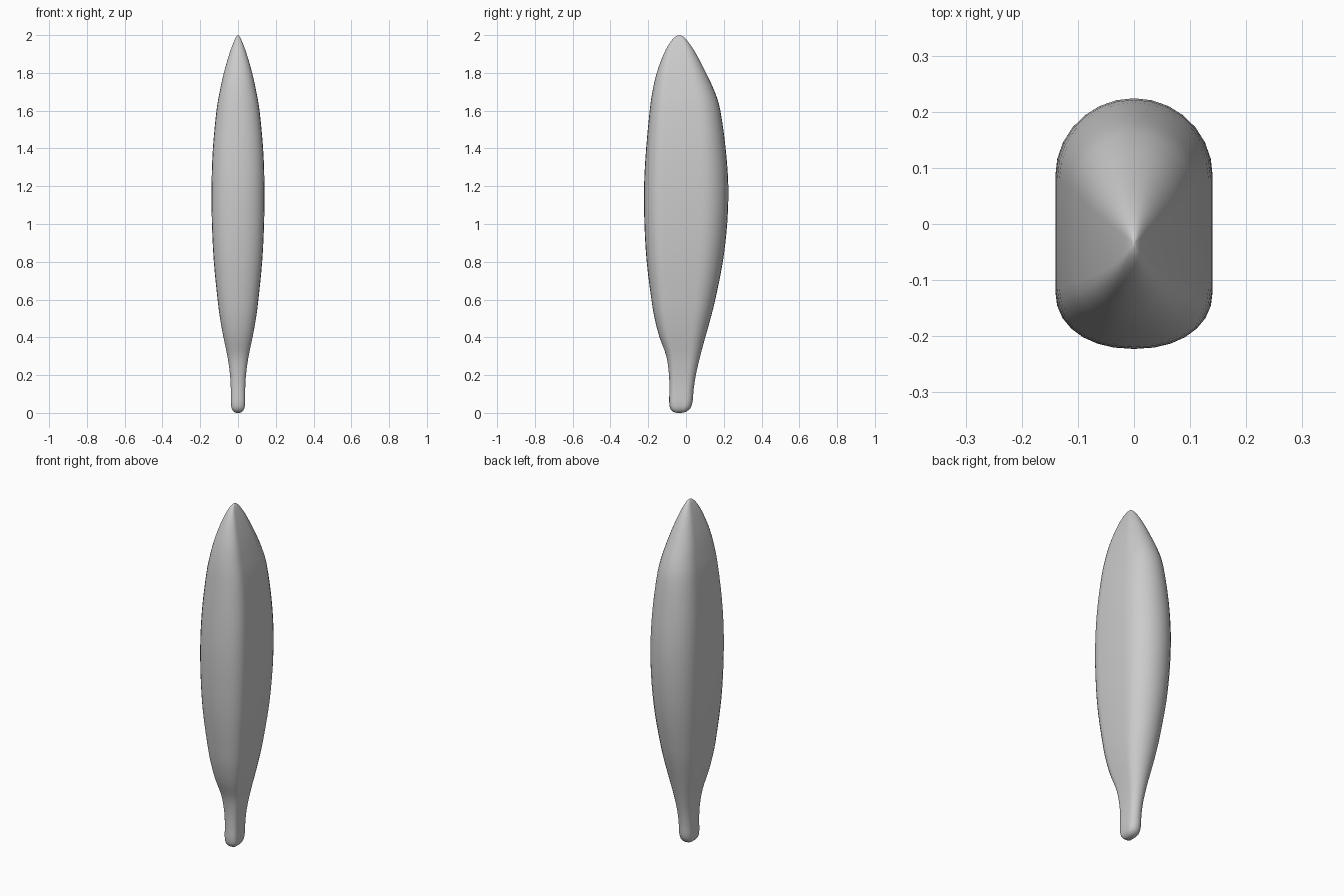
import bpy, bmesh, math

if "Cube" in bpy.data.objects:
    bpy.data.objects.remove(bpy.data.objects["Cube"])

# Stations along the body: height, half width, front y, back y
STATIONS = [
    (0.0, 0.008, -0.046, -0.026), (0.006, 0.022, -0.068, 0.0),
    (0.025, 0.034, -0.084, 0.023), (0.06, 0.038, -0.089, 0.035),
    (0.12, 0.038, -0.088, 0.04), (0.2, 0.042, -0.09, 0.052),
    (0.3, 0.056, -0.104, 0.075), (0.4, 0.077, -0.14, 0.102),
    (0.5, 0.095, -0.166, 0.13), (0.6, 0.108, -0.183, 0.155),
    (0.8, 0.128, -0.208, 0.195), (1.0, 0.138, -0.22, 0.218),
    (1.2, 0.14, -0.222, 0.224), (1.4, 0.133, -0.211, 0.21),
    (1.6, 0.114, -0.192, 0.182), (1.7, 0.097, -0.178, 0.152),
    (1.8, 0.075, -0.155, 0.106), (1.9, 0.046, -0.118, 0.054),
    (1.96, 0.024, -0.085, 0.015), (1.99, 0.01, -0.058, -0.012),
    (2.0, 0.0015, -0.039, -0.031),
]
STEPS = 3
ARC = 14


def smooth_stations(pts):
    """Pass a smooth curve through the stations."""
    out = []
    for i in range(len(pts) - 1):
        a, b, c, d = (pts[max(i - 1, 0)], pts[i], pts[i + 1],
                      pts[min(i + 2, len(pts) - 1)])
        for s in range(STEPS):
            t = s / STEPS
            out.append([0.5 * (2 * q + (r - p) * t + (2 * p - 5 * q + 4 * r - w) * t * t
                               + (3 * q - p - 3 * r + w) * t ** 3)
                        for p, q, r, w in zip(a, b, c, d)])
    return out + [list(pts[-1])]


def section(z, w, front, back):
    """Flat sides, a round back and a shallower front."""
    depth = back - front
    y_back, y_front = back - 0.31 * depth, front + 0.23 * depth
    ring = []
    for k in range(ARC + 1):
        a = math.pi * k / ARC
        ring.append((w * math.cos(a), y_back + 0.31 * depth * math.sin(a), z))
    for k in range(ARC + 1):
        a = math.pi * k / ARC
        c, s = math.cos(a), math.sin(a)
        ring.append((-w * math.copysign(abs(c) ** 0.92, c),
                     y_front - 0.23 * depth * abs(s) ** 0.92, z))
    return ring


# Lofted body
bm = bmesh.new()
rings = [[bm.verts.new(p) for p in section(*st)] for st in smooth_stations(STATIONS)]
for lo, hi in zip(rings, rings[1:]):
    n = len(lo)
    for i in range(n):
        j = (i + 1) % n
        bm.faces.new((lo[i], lo[j], hi[j], hi[i]))
bm.faces.new(rings[0][::-1])
bm.faces.new(rings[-1])
bmesh.ops.recalc_face_normals(bm, faces=bm.faces)
mesh = bpy.data.meshes.new("body")
bm.to_mesh(mesh)
bm.free()
body = bpy.data.objects.new("body", mesh)
bpy.context.collection.objects.link(body)

# Plain grey finish
grey = bpy.data.materials.new("light grey")
grey.diffuse_color = (0.6, 0.6, 0.6, 1)
grey.use_nodes = True
grey.node_tree.nodes["Principled BSDF"].inputs["Base Color"].default_value = grey.diffuse_color
mesh.materials.append(grey)

bpy.context.view_layer.objects.active = body
body.select_set(True)
bpy.ops.object.shade_smooth_by_angle(angle=math.radians(50))
